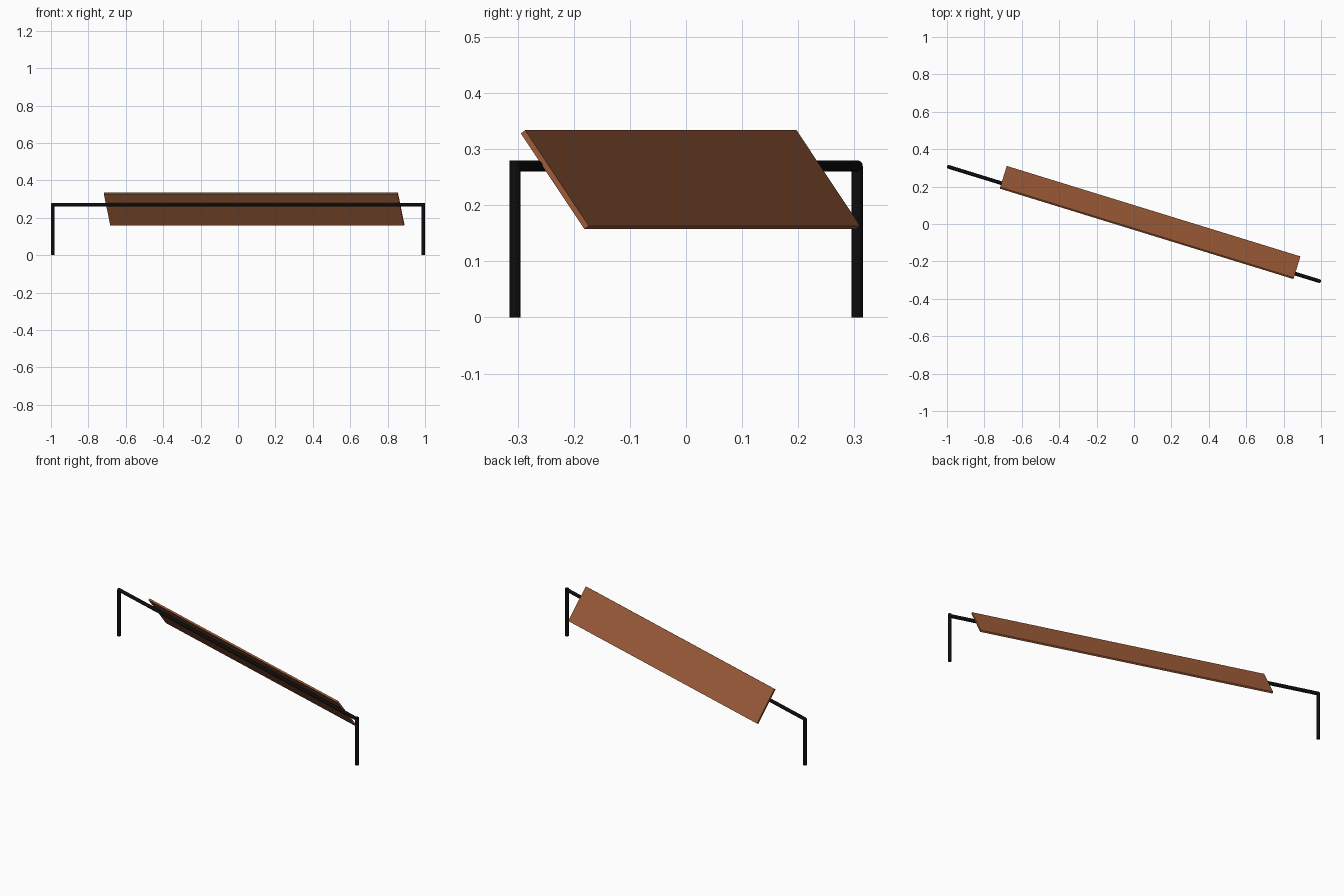
import bpy
import math
from mathutils import Vector, Matrix

cube = bpy.data.objects.get("Cube")
if cube:
    bpy.data.objects.remove(cube, do_unlink=True)


def make_material(name, colour, roughness):
    mat = bpy.data.materials.new(name)
    mat.use_nodes = True
    mat.diffuse_color = (*colour, 1)
    shader = mat.node_tree.nodes["Principled BSDF"]
    shader.inputs["Base Color"].default_value = (*colour, 1)
    shader.inputs["Roughness"].default_value = roughness
    return mat


wood = make_material("brown wood", (0.33, 0.105, 0.039), 0.7)
metal = make_material("black metal", (0.004, 0.004, 0.004), 0.5)

RADIUS = 0.01
RAIL_Z = 0.27
END = Vector((0.99, -0.305, 0))          # plan position of the left leg
YAW = math.atan2(END.y, END.x)


def finish(name, mat):
    obj = bpy.context.object
    obj.name = name
    obj.data.materials.append(mat)
    bpy.ops.object.shade_smooth_by_angle(angle=math.radians(40))
    return obj


def tube(name, start, end):
    axis = end - start
    bpy.ops.mesh.primitive_cylinder_add(vertices=24, radius=RADIUS, depth=axis.length,
                                        location=(start + end) / 2)
    obj = finish(name, metal)
    obj.rotation_euler = axis.to_track_quat('Z', 'Y').to_euler()
    return obj


# Tubular frame: a long rail on two vertical legs
up = Vector((0, 0, RAIL_Z))
tube("left_leg", END, END + up + Vector((0, 0, RADIUS)))
tube("right_leg", -END, up - END)
tube("rail", up - END, up + END)

# Rounded elbow at the right end of the rail
bpy.ops.mesh.primitive_uv_sphere_add(segments=24, ring_count=12, radius=RADIUS,
                                     location=up - END)
finish("right_elbow", metal)

# Sloping backrest board resting against the rail
bpy.ops.mesh.primitive_cube_add(size=1)
board = finish("backrest_board", wood)
board.matrix_world = (Matrix.Rotation(YAW, 4, 'Z')
                      @ Matrix.Translation((0.08, 0.033, 0.2455))
                      @ Matrix.Rotation(math.radians(-55.2), 4, 'X')
                      @ Matrix.Diagonal((1.643, 0.208, 0.01, 1)))
